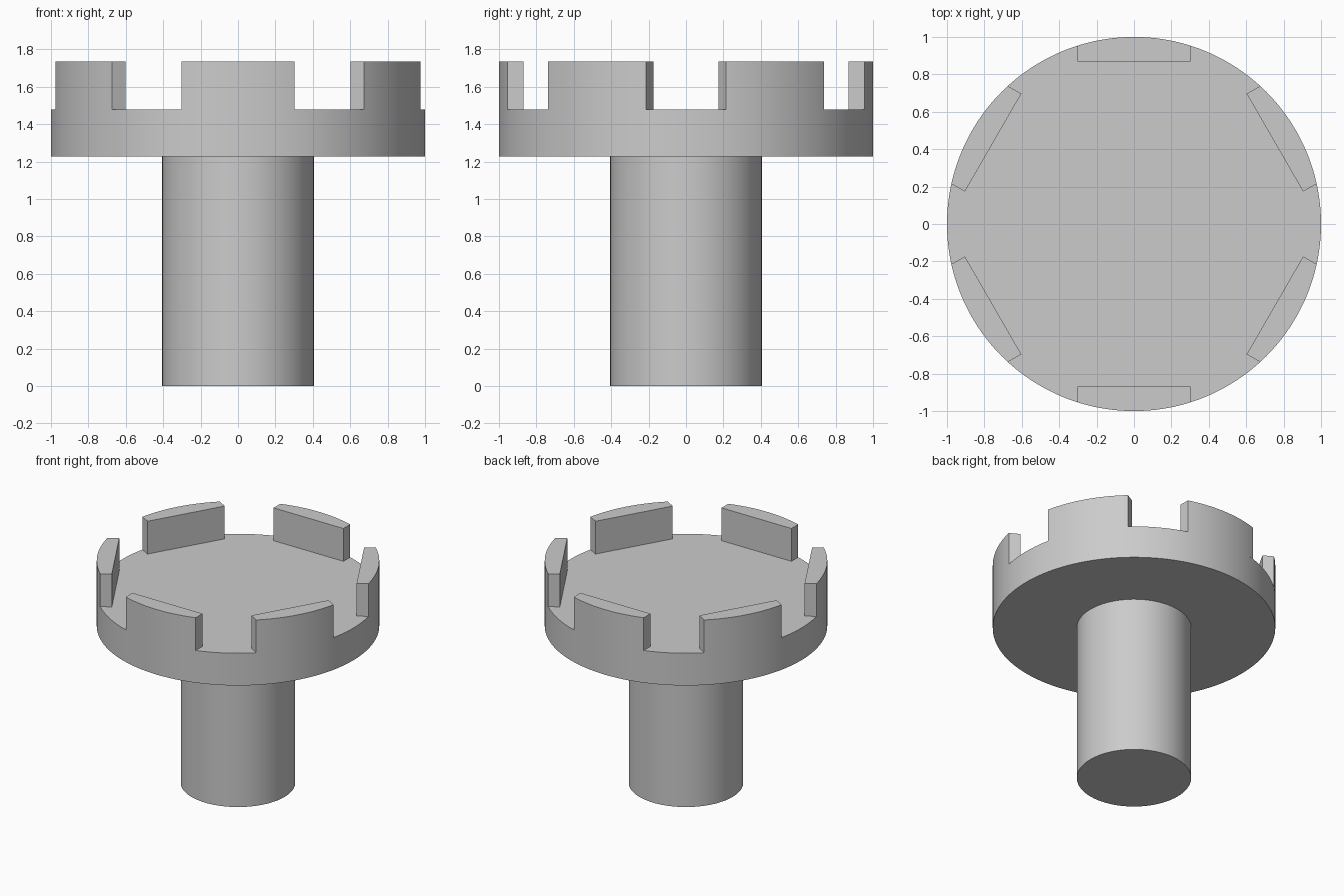
import bpy
import bmesh
import math

if "Cube" in bpy.data.objects:
    bpy.data.objects.remove(bpy.data.objects["Cube"], do_unlink=True)

DISC_BOTTOM, DISC_TOP, TOOTH_TOP = 1.227, 1.479, 1.735
SHAFT_RADIUS, INNER, HALF_WIDTH = 0.405, 0.87, 0.302

grey = bpy.data.materials.new("plain grey")
grey.use_nodes = True
colour = (0.6, 0.6, 0.6, 1)
grey.diffuse_color = colour
grey.node_tree.nodes["Principled BSDF"].inputs["Base Color"].default_value = colour


def prism(name, outline, bottom, top):
    """Extrude a flat counter-clockwise outline upwards."""
    bm = bmesh.new()
    base = bm.faces.new([bm.verts.new((x, y, bottom)) for x, y in outline])
    ext = bmesh.ops.extrude_face_region(bm, geom=[base], use_keep_orig=True)
    verts = [v for v in ext["geom"] if isinstance(v, bmesh.types.BMVert)]
    bmesh.ops.translate(bm, verts=verts, vec=(0, 0, top - bottom))
    bmesh.ops.recalc_face_normals(bm, faces=bm.faces)
    mesh = bpy.data.meshes.new(name)
    bm.to_mesh(mesh)
    bm.free()
    mesh.materials.append(grey)
    obj = bpy.data.objects.new(name, mesh)
    bpy.context.collection.objects.link(obj)
    bpy.ops.object.select_all(action="DESELECT")
    obj.select_set(True)
    bpy.context.view_layer.objects.active = obj
    bpy.ops.object.shade_smooth_by_angle(angle=math.radians(30))
    return obj


def arc(radius, start, end, steps):
    angles = [start + (end - start) * i / steps for i in range(steps + 1)]
    return [(radius * math.cos(a), radius * math.sin(a)) for a in angles]


# Shaft and disc
prism("shaft", arc(SHAFT_RADIUS, 0, math.tau, 96)[:-1], 0, DISC_BOTTOM)
prism("disc", arc(1, 0, math.tau, 192)[:-1], DISC_BOTTOM, DISC_TOP)

# Six rim teeth: flat inside, parallel sides, rounded outside
half_angle = math.asin(HALF_WIDTH)
tooth = [(INNER, -HALF_WIDTH)] + arc(1, -half_angle, half_angle, 20) + [(INNER, HALF_WIDTH)]
for i in range(6):
    turn = math.radians(30 + 60 * i)
    c, s = math.cos(turn), math.sin(turn)
    outline = [(x * c - y * s, x * s + y * c) for x, y in tooth]
    prism(f"rim_tooth_{i + 1}", outline, DISC_TOP, TOOTH_TOP)
